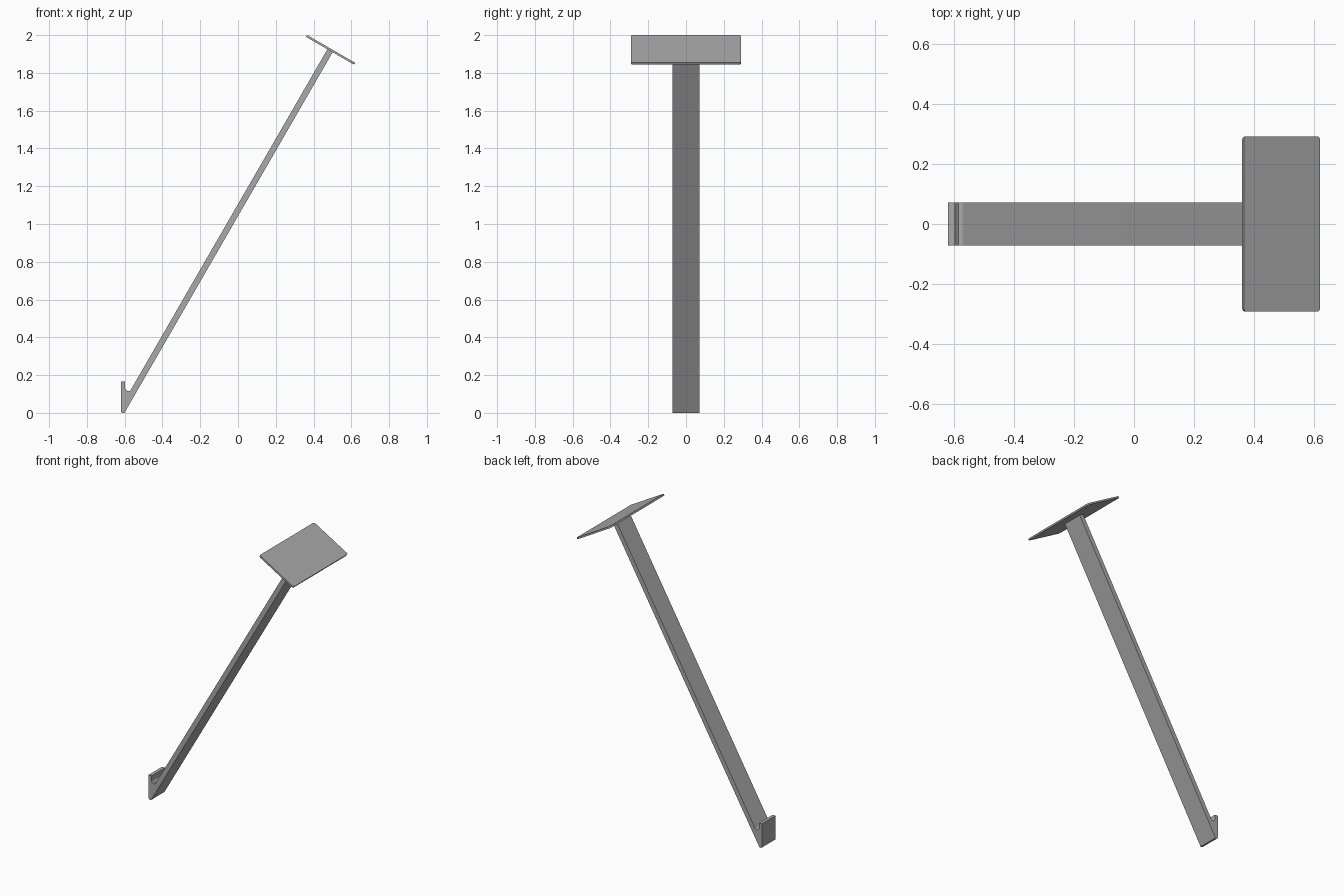
import bpy, bmesh
from math import radians, sin, cos, tan
from mathutils import Vector, Matrix

cube = bpy.data.objects.get("Cube")
if cube:
    bpy.data.objects.remove(cube, do_unlink=True)

grey = bpy.data.materials.new("satin grey")
grey.use_nodes = True
colour = (0.40, 0.40, 0.40, 1)
grey.diffuse_color = colour
grey.node_tree.nodes["Principled BSDF"].inputs["Base Color"].default_value = colour

LEAN = radians(60)
PLATE_CENTRE = Vector((0.49, 0, 1.922))
PLATE_LENGTH, PLATE_WIDTH, PLATE_THICK = 0.293, 0.584, 0.0115
ARM_WIDTH, ARM_THICK = 0.144, 0.032


def extrude_profile(name, points, depth, matrix=Matrix()):
    """Extrude an XZ outline evenly along Y and place it."""
    bm = bmesh.new()
    face = bm.faces.new([bm.verts.new((x, -depth / 2, z)) for x, z in points])
    moved = bmesh.ops.extrude_face_region(bm, geom=[face])["geom"]
    verts = [v for v in moved if isinstance(v, bmesh.types.BMVert)]
    bmesh.ops.translate(bm, verts=verts, vec=(0, depth, 0))
    bmesh.ops.recalc_face_normals(bm, faces=bm.faces)
    bm.transform(matrix)
    mesh = bpy.data.meshes.new(name)
    bm.to_mesh(mesh)
    bm.free()
    mesh.materials.append(grey)
    obj = bpy.data.objects.new(name, mesh)
    bpy.context.collection.objects.link(obj)
    bpy.ops.object.select_all(action="DESELECT")
    obj.select_set(True)
    bpy.context.view_layer.objects.active = obj
    bpy.ops.object.shade_smooth_by_angle(angle=radians(35))
    return obj


def fillet(corner, before, after, radius, steps=8):
    """Round a profile corner with a tangent arc."""
    c, b, a = Vector(corner), Vector(before), Vector(after)
    u, v = (b - c).normalized(), (a - c).normalized()
    half = u.angle(v) / 2
    centre = c + (u + v).normalized() * radius / sin(half)
    start = c + u * radius / tan(half) - centre
    end = c + v * radius / tan(half) - centre
    return [tuple(centre + (start.lerp(end, i / steps)).normalized() * radius)
            for i in range(steps + 1)]


# Arm with upturned hook lip at the foot, one continuous profile
along = Vector((cos(LEAN), sin(LEAN)))
across = Vector((sin(LEAN), -cos(LEAN)))
top = Vector((PLATE_CENTRE.x, PLATE_CENTRE.z)) - along * PLATE_THICK * 0.4
top_front = top + across * ARM_THICK / 2
top_back = top - across * ARM_THICK / 2
LIP_OUT, LIP_IN, LIP_TOP = -0.62, -0.597, 0.165


def on_line(point, x):
    return (x, point.y + (x - point.x) * tan(LEAN))


notch = on_line(top_back, LIP_IN)
foot_front = (top_front.x - top_front.y / tan(LEAN), 0)
foot_back = (LIP_OUT, 0)
profile = [tuple(top_front), tuple(top_back)]
profile += fillet(notch, top_back, (LIP_IN, LIP_TOP), 0.016)
profile += [(LIP_IN, LIP_TOP), (LIP_OUT, LIP_TOP)]
profile += fillet(foot_back, (LIP_OUT, LIP_TOP), foot_front, 0.010)
profile.append(foot_front)
extrude_profile("hooked_arm", profile, ARM_WIDTH)

# Tilted rectangular plate with rounded corners, square to the arm
w, h = PLATE_LENGTH / 2, PLATE_WIDTH / 2
corners = [(-w, -h), (w, -h), (w, h), (-w, h)]
outline = []
for i, corner in enumerate(corners):
    outline += fillet(corner, corners[i - 1], corners[(i + 1) % 4], 0.012, 6)
place = (Matrix.Translation(PLATE_CENTRE) @ Matrix.Rotation(radians(30), 4, "Y")
         @ Matrix.Rotation(radians(90), 4, "X"))
extrude_profile("top_plate", outline, PLATE_THICK, place)
